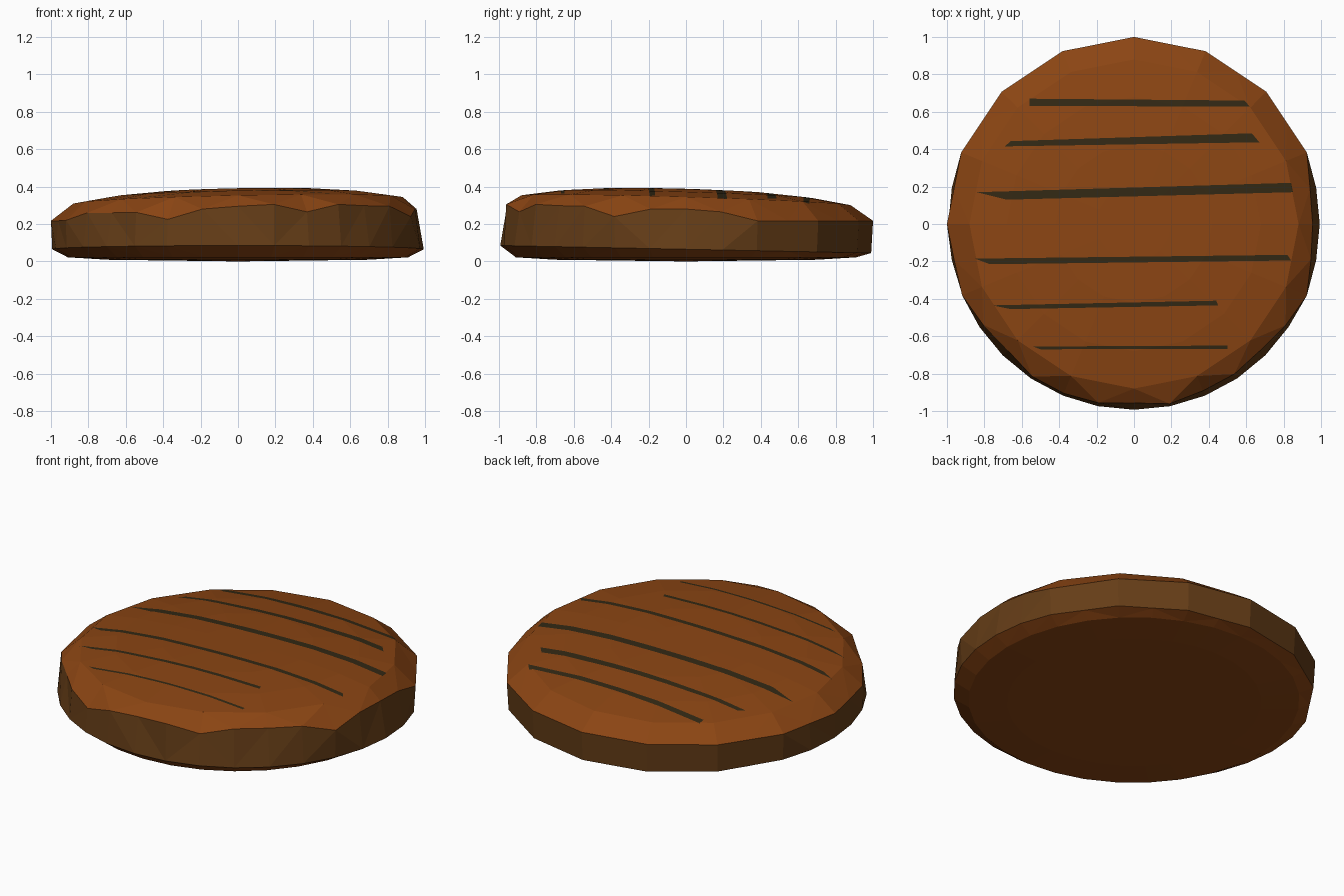
import bpy, bmesh, math
from mathutils import Vector

if "Cube" in bpy.data.objects:
    bpy.data.objects.remove(bpy.data.objects["Cube"])

SIDES = 32


def material(name, rgb):
    # sRGB bytes to linear
    linear = [((c / 255 + 0.055) / 1.055) ** 2.4 for c in rgb] + [1]
    mat = bpy.data.materials.new(name)
    mat.use_nodes = True
    mat.diffuse_color = linear
    mat.node_tree.nodes["Principled BSDF"].inputs["Base Color"].default_value = linear
    return mat


def dome(x, y):
    # lopsided top surface, higher toward the front left
    return 0.385 + 0.02 * x - 0.03 * y - 0.085 * math.hypot(x, y) ** 3


def ring(bm, count, radius, height):
    verts = []
    for k in range(count):
        a = math.tau * k / count
        r = radius(k) if callable(radius) else radius
        x, y = r * math.cos(a), r * math.sin(a)
        verts.append(bm.verts.new((x, y, height(k, a, x, y))))
    return verts


def bridge(bm, outer, inner, mat):
    # joins rings of equal count, or an outer ring with twice the count
    n, step = len(inner), len(outer) // len(inner)
    for i in range(n):
        j = (i + 1) % n
        o = [outer[(i * step + s) % len(outer)] for s in range(step + 1)]
        if step == 1:
            faces = [(o[0], o[1], inner[j], inner[i])]
        else:
            faces = [(o[0], o[1], inner[i]), (o[1], inner[j], inner[i]),
                     (o[1], o[2], inner[j])]
        for f in faces:
            bm.faces.new(f).material_index = mat


def cap(bm, loop, z, mat):
    center = bm.verts.new((0, 0, z))
    for i, v in enumerate(loop):
        bm.faces.new((v, loop[(i + 1) % len(loop)], center)).material_index = mat


def chord(k):
    return 1.0 if k % 2 == 0 else math.cos(math.pi / 16)


# Uneven upper rim along the front: radius, height per column
uneven = [(0.995, .22), (.97, .26), (.955, .26), (.98, .262), (.98, .225),
          (.975, .28), (.957, .295), (.98, .305), (.965, .265), (.965, .305),
          (.955, .298), (.975, .295), (1.0, .24), (.965, .28), (.955, .28),
          (.96, .265)]
rim = {k: (chord(k), 0.217) for k in range(SIDES)}
rim.update({(18 + i) % SIDES: p for i, p in enumerate(uneven)})


def lower_radius(k):
    return 0.99 * chord(k) if 1 < k < 15 else 0.993


# Patty body
bm = bmesh.new()
upper = ring(bm, SIDES, lambda k: rim[k][0], lambda k, a, x, y: rim[k][1])
lower = ring(bm, SIDES, lower_radius, lambda k, a, x, y: 0.065 - 0.02 * math.sin(a))
bridge(bm, lower, upper, 1)
loop = upper
for radius in (0.88, 0.68, 0.42, 0.2):
    inner = ring(bm, 16, radius, lambda k, a, x, y: dome(x, y))
    bridge(bm, loop, inner, 0)
    loop = inner
cap(bm, loop, dome(0, 0), 0)
loop = lower
for radius, z in ((0.91, 0.022), (0.7, 0.009)):
    inner = ring(bm, SIDES, radius, lambda k, a, x, y: z)
    bridge(bm, loop, inner, 0)
    loop = inner
cap(bm, loop, 0, 0)
bmesh.ops.recalc_face_normals(bm, faces=bm.faces)
bmesh.ops.triangulate(bm, faces=bm.faces)

# Grill marks: corner outlines, clockwise from the back right-hand end
marks = [
    [(-.56, .67), (.59, .66), (.62, .627), (-.56, .632)],
    [(-.66, .443), (.63, .485), (.67, .437), (-.69, .415)],
    [(-.84, .17), (.84, .22), (.85, .17), (-.68, .13)],
    [(-.85, -.185), (.82, -.165), (.84, -.195), (-.77, -.215)],
    [(-.76, -.435), (.44, -.41), (.45, -.435), (-.66, -.455)],
    [(-.54, -.655), (.5, -.65), (.5, -.667), (-.5, -.67)],
]


def inside(face, sides):
    c = face.calc_center_median()
    return c.z > 0.2 and face.normal.z > 0.5 and all((c - p).dot(n) < 0 for p, n in sides)


for mark in marks:
    sides = []
    for i in range(4):
        p, q = Vector((*mark[i], 0)), Vector((*mark[(i + 1) % 4], 0))
        d = (q - p).normalized()
        sides.append((p, Vector((-d.y, d.x, 0))))
    long_sides = [sides[0], sides[2]]
    for done, side in enumerate(long_sides + [sides[1], sides[3]]):
        bm.normal_update()
        limit = long_sides if done > 1 else []
        faces = [f for f in bm.faces if inside(f, limit) and f.material_index != 1]
        geom = set(faces)
        for f in faces:
            geom.update(f.edges, f.verts)
        bmesh.ops.bisect_plane(bm, geom=list(geom), dist=1e-5,
                               plane_co=side[0], plane_no=side[1])
    bm.normal_update()
    for f in bm.faces:
        if f.material_index == 0 and inside(f, sides):
            f.material_index = 2

mesh = bpy.data.meshes.new("patty")
bm.to_mesh(mesh)
bm.free()
for mat in (material("seared brown", (139, 69, 19)),
            material("dark side brown", (101, 61, 23)),
            material("char", (50, 40, 20))):
    mesh.materials.append(mat)
patty = bpy.data.objects.new("patty", mesh)
bpy.context.collection.objects.link(patty)
